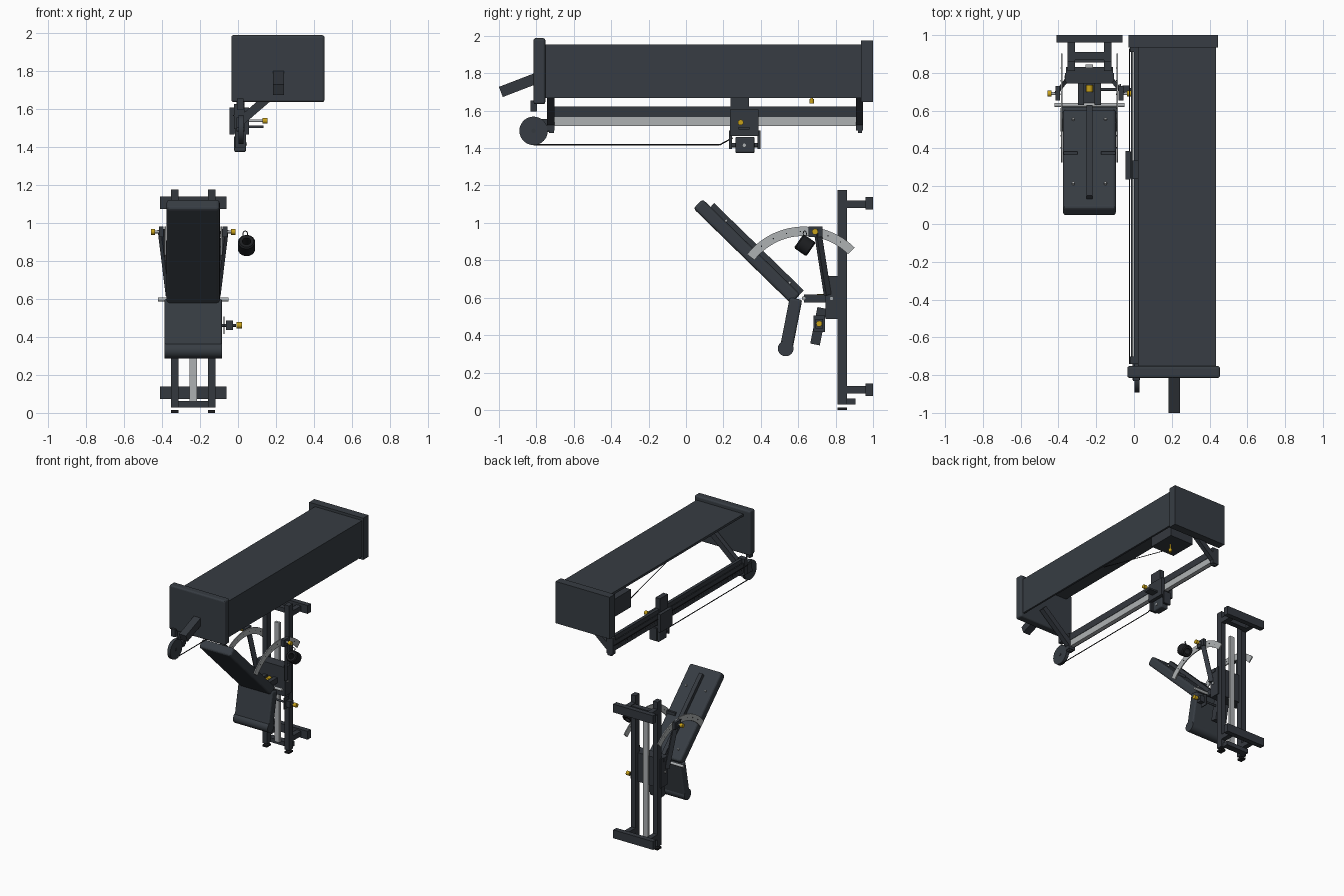
import bpy, bmesh, math
from mathutils import Vector, Matrix

if "Cube" in bpy.data.objects:
    bpy.data.objects.remove(bpy.data.objects["Cube"], do_unlink=True)


def material(name, rgb):
    m = bpy.data.materials.new(name)
    m.use_nodes = True
    m.diffuse_color = (*rgb, 1)
    b = next(n for n in m.node_tree.nodes if n.type == 'BSDF_PRINCIPLED')
    b.inputs["Base Color"].default_value = (*rgb, 1)
    return m


SLATE = material("dark slate", (0.038, 0.046, 0.056))
STEEL = material("frame steel", (0.034, 0.040, 0.049))
BLACK = material("black", (0.012, 0.013, 0.015))
SILVER = material("silver", (0.42, 0.44, 0.45))
YELLOW = material("yellow", (0.58, 0.36, 0.01))


def finish(name, bm, mat, bevel=0, smooth=False):
    bmesh.ops.recalc_face_normals(bm, faces=bm.faces)
    me = bpy.data.meshes.new(name)
    bm.to_mesh(me)
    bm.free()
    me.materials.append(mat)
    ob = bpy.data.objects.new(name, me)
    bpy.context.collection.objects.link(ob)
    if bevel:
        mod = ob.modifiers.new("Bevel", 'BEVEL')
        mod.width, mod.segments = bevel, 3
    if smooth:
        bpy.ops.object.select_all(action='DESELECT')
        bpy.context.view_layer.objects.active = ob
        ob.select_set(True)
        bpy.ops.object.shade_smooth_by_angle(angle=math.radians(35))
    return ob


def box(name, x, y, z, mat=STEEL, bevel=0):
    bm = bmesh.new()
    c = [(a + b) / 2 for a, b in (x, y, z)]
    s = [b - a for a, b in (x, y, z)]
    bmesh.ops.create_cube(bm, size=1, matrix=Matrix.Translation(c) @ Matrix.Diagonal((*s, 1)))
    return finish(name, bm, mat, bevel)


def between(p, q):
    p, q = Vector(p), Vector(q)
    return Matrix.Translation((p + q) / 2) @ (q - p).to_track_quat('Z', 'Y').to_matrix().to_4x4(), (q - p).length


def rod(name, p, q, r, mat=STEEL, n=20):
    m, length = between(p, q)
    bm = bmesh.new()
    bmesh.ops.create_cone(bm, cap_ends=True, segments=n, radius1=r, radius2=r, depth=length, matrix=m)
    return finish(name, bm, mat, smooth=True)


def prism(name, pts, a, b, axis='x', mat=STEEL, bevel=0):
    # Extrude a profile along x (points are y, z) or along y (points are x, z)
    bm = bmesh.new()
    put = (lambda t, p: (t, p[0], p[1])) if axis == 'x' else (lambda t, p: (p[0], t, p[1]))
    lo, hi = ([bm.verts.new(put(t, p)) for p in pts] for t in (a, b))
    bm.faces.new(lo)
    bm.faces.new(hi)
    for i in range(len(pts)):
        j = (i + 1) % len(pts)
        bm.faces.new((lo[i], lo[j], hi[j], hi[i]))
    return finish(name, bm, mat, bevel)


def bar(name, p, q, w, a, b, axis='x', mat=STEEL, bevel=0):
    # Straight slab of thickness w between two profile points
    p, q = Vector(p), Vector(q)
    d = (q - p).normalized()
    n = Vector((-d.y, d.x)) * w / 2
    return prism(name, [p + n, q + n, q - n, p - n], a, b, axis, mat, bevel)


# Overhead housing: cover open on one side and below, with end plates
prism("housing_cover", [(0.022, 1.955), (0.435, 1.955), (0.435, 1.668), (0.42, 1.668), (0.42, 1.937), (0.022, 1.937)],
      -0.77, 0.95, 'y', SLATE)
box("front_end_plate", (-0.035, 0.455), (-0.815, -0.752), (1.635, 1.988), SLATE, 0.012)
box("back_end_plate", (-0.03, 0.445), (0.935, 1.0), (1.645, 1.976), SLATE)
bar("front_handle", (-0.99, 1.70), (-0.80, 1.773), 0.058, 0.183, 0.243)

# Motor box under the cover
box("motor_box", (0.09, 0.30), (0.56, 0.78), (1.70, 1.84))
rod("motor_pin", (0.215, 0.672, 1.70), (0.215, 0.672, 1.66), 0.007, YELLOW)
rod("motor_knob", (0.215, 0.672, 1.662), (0.215, 0.672, 1.638), 0.013, YELLOW)
rod("upper_cable", (0.10, 0.60, 1.75), (0.12, -0.2, 1.93), 0.003, BLACK, 6)

# Hanging rail with scale strip and sloping brackets
box("rail_top", (0.0, 0.025), (-0.74, 0.94), (1.567, 1.622), STEEL)
box("rail_strip", (-0.007, 0.022), (-0.72, 0.93), (1.517, 1.567), SILVER)
box("rail_backing", (-0.015, -0.007), (-0.72, 0.93), (1.517, 1.595), STEEL)
for label, y0, y1 in (("front", -0.742, -0.702), ("back", 0.91, 0.945)):
    bar(label + "_rail_bracket", (0.27, 1.755), (0.02, 1.54), 0.045, y0, y1, 'y')
    box(label + "_rail_clamp", (-0.02, 0.035), (y0, y1), (1.495, 1.625))
    box(label + "_bracket_foot", (-0.005, 0.03), (y0 + 0.01, y1 - 0.005), (1.48, 1.505))
for i in range(56):
    y = -0.68 + i * 0.028
    box("rail_hole", (-0.0155, -0.0145), (y, y + 0.010), (1.54, 1.55), BLACK)
box("front_stop", (-0.005, 0.03), (-0.832, -0.797), (1.595, 1.655))

# Pulley wheel and cables
rod("pulley_wheel", (0.003, -0.815, 1.492), (0.029, -0.815, 1.492), 0.076, SLATE, 40)
rod("pulley_axle", (-0.007, -0.815, 1.492), (0.033, -0.815, 1.492), 0.012, STEEL)
box("pulley_arm", (-0.007, 0.003), (-0.82, -0.73), (1.485, 1.555))
rod("lower_cable", (0.016, -0.815, 1.417), (0.016, 0.18, 1.417), 0.0035, BLACK, 8)
rod("cable_lift", (0.016, 0.18, 1.417), (0.016, 0.25, 1.455), 0.0035, BLACK, 8)
rod("side_cable", (-0.023, -0.74, 1.565), (-0.023, 0.93, 1.565), 0.003, BLACK, 6)

# Carriage riding on the rail
for x0, x1 in ((-0.045, -0.019), (0.031, 0.058)):
    box("carriage_side", (x0, x1), (0.235, 0.387), (1.465, 1.607))
box("carriage_top", (-0.007, 0.033), (0.237, 0.337), (1.595, 1.705))
box("carriage_base", (-0.045, 0.058), (0.24, 0.382), (1.47, 1.51))
for y in (0.237, 0.389):
    box("pulley_hanger", (-0.017, 0.043), (y - 0.008, y + 0.008), (1.395, 1.495))
box("swivel_block", (-0.02, 0.043), (0.264, 0.367), (1.373, 1.46), SLATE, 0.01)
rod("swivel_axle", (0.003, 0.237, 1.415), (0.003, 0.387, 1.415), 0.012, STEEL)
rod("swivel_screw", (0.033, 0.312, 1.415), (0.048, 0.312, 1.415), 0.009, SILVER)
rod("carriage_pin", (0.053, 0.292, 1.537), (0.13, 0.292, 1.537), 0.007, SILVER)
rod("carriage_knob", (0.128, 0.292, 1.537), (0.155, 0.292, 1.537), 0.015, YELLOW)
box("carriage_lever", (0.053, 0.133), (0.28, 0.34), (1.50, 1.513))

# Upright bench frame
CX = -0.236
for s in (-1, 1):
    x = CX + s * 0.097
    box("upright", (x - 0.02, x + 0.02), (0.81, 0.86), (0.028, 1.176))
    box("foot", (x - 0.019, x + 0.019), (0.81, 0.86), (0.0, 0.014), BLACK)
    for z in (0.107, 1.10):
        box("wall_spacer", (x - 0.02, x + 0.02), (0.85, 0.965), (z - 0.02, z + 0.02))
for z in (0.107, 1.105):
    box("wall_bar", (CX - 0.175, CX + 0.175), (0.96, 1.0), (z - 0.033, z + 0.033))
box("bottom_bar", (CX - 0.1, CX + 0.1), (0.855, 0.905), (0.028, 0.062))
box("upper_brace", (CX - 0.1, CX + 0.1), (0.868, 0.91), (1.08, 1.115))
box("height_scale", (CX - 0.02, CX + 0.02), (0.825, 0.845), (0.06, 1.01), SILVER)

# Sliding seat carrier with a locking knob held between the two hinge arms
box("seat_carrier", (CX - 0.125, CX + 0.125), (0.745, 0.832), (0.485, 0.715))
for s in (-1, 1):
    x = CX + s * 0.044
    box("hinge_arm", (x - 0.016, x + 0.016), (0.63, 0.75), (0.575, 0.618))
    x = CX + s * 0.125
    rod("carrier_screw", (x, 0.778, 0.595), (x + s * 0.006, 0.778, 0.595), 0.009, SILVER, 12)
box("hinge_web", (CX - 0.03, CX + 0.03), (0.63, 0.75), (0.575, 0.59))
rod("carrier_knob", (CX, 0.70, 0.602), (CX, 0.735, 0.602), 0.018, YELLOW)
rod("hinge_rod", (CX - 0.185, 0.63, 0.597), (CX + 0.185, 0.63, 0.597), 0.011, SILVER)
bar("adjuster_block", (0.728, 0.545), (0.69, 0.35), 0.052, CX - 0.05, CX + 0.05)
rod("adjuster_shaft", (CX, 0.712, 0.461), (-0.01, 0.712, 0.461), 0.008, STEEL)
box("adjuster_collar", (-0.062, -0.027), (0.692, 0.732), (0.436, 0.486))
box("adjuster_washer", (-0.077, -0.07), (0.682, 0.742), (0.416, 0.506))
rod("adjuster_knob", (-0.008, 0.712, 0.461), (0.020, 0.712, 0.461), 0.016, YELLOW)

# Seat pad with a rolled front edge
bar("seat_pad", (0.588, 0.595), (0.535, 0.325), 0.068, CX - 0.152, CX + 0.152, mat=SLATE, bevel=0.012)
rod("seat_roll", (CX - 0.152, 0.533, 0.329), (CX + 0.152, 0.533, 0.329), 0.042, SLATE, 28)

# Reclined back pad, spine and screws
bar("back_pad", (0.064, 1.102), (0.587, 0.592), 0.070, CX - 0.14, CX + 0.14, mat=SLATE, bevel=0.016)
bar("back_spine", (0.139, 1.093), (0.618, 0.627), 0.034, CX - 0.016, CX + 0.016, mat=STEEL)
for s in (-1, 1):
    for y, z in ((0.21, 1.006), (0.55, 0.674)):
        x = CX + s * 0.085
        rod("back_screw", (x, y, z), (x, y + 0.010, z + 0.010), 0.007, SILVER, 12)
    box("arc_mount", (CX + s * 0.10 - 0.038, CX + s * 0.10 + 0.038), (0.368, 0.384), (0.83, 0.862))

# Recline arcs, struts and locking knobs on both sides
angles = [math.radians(45 + i * 97 / 24) for i in range(25)]
arc = [(0.63 + r * math.cos(a), 0.595 + r * math.sin(a))
       for r, seq in ((0.385, angles), (0.335, angles[::-1])) for a in seq]
for s in (-1, 1):
    x = CX + s * 0.147
    prism("recline_arc", arc, x - 0.004, x + 0.004, 'x', SILVER)
    for i in range(1, 8):
        a = math.radians(45 + i * 12)
        y, z = 0.63 + 0.36 * math.cos(a), 0.595 + 0.36 * math.sin(a)
        rod("arc_hole", (x - 0.005, y, z), (x + 0.005, y, z), 0.0035, BLACK, 10)
    m, length = between((CX + s * 0.125, 0.757, 0.615), (CX + s * 0.168, 0.702, 0.965))
    bm = bmesh.new()
    bmesh.ops.create_cube(bm, size=1, matrix=m @ Matrix.Diagonal((0.022, 0.034, length, 1)))
    finish("strut", bm, STEEL)
    lo, hi = sorted((CX + s * 0.155, CX + s * 0.18))
    box("lock_block", (lo, hi), (0.655, 0.73), (0.925, 0.98))
    rod("lock_pin", (CX + s * 0.17, 0.69, 0.953), (CX + s * 0.205, 0.69, 0.953), 0.008, SILVER)
    rod("lock_knob", (CX + s * 0.20, 0.69, 0.953), (CX + s * 0.223, 0.69, 0.953), 0.016, YELLOW)
box("strut_cross_bar", (CX - 0.13, CX + 0.13), (0.745, 0.80), (0.685, 0.715))

# Hanging ankle cuff with a hook ring
m, _ = between((0.045, 0.603, 0.903), (0.045, 0.668, 0.858))
bm = bmesh.new()
rings = [[bm.verts.new(m @ Vector((r * math.cos(t), r * math.sin(t), h)))
          for t in (2 * math.pi * k / 28 for k in range(28))]
         for r, h in ((0.038, -0.040), (0.045, -0.033), (0.045, 0.033), (0.038, 0.040), (0.022, 0.040), (0.022, -0.040))]
for i in range(6):
    a, b = rings[i], rings[(i + 1) % 6]
    for k in range(28):
        bm.faces.new((a[k], a[k - 1], b[k - 1], b[k]))
finish("ankle_cuff", bm, BLACK, smooth=True)
bpy.ops.mesh.primitive_torus_add(major_radius=0.015, minor_radius=0.0025, major_segments=20, minor_segments=8,
                                 location=(0.038, 0.635, 0.942), rotation=(math.pi / 2, 0, 0.6))
ring = bpy.context.object
ring.name = "cuff_ring"
ring.data.materials.append(STEEL)
